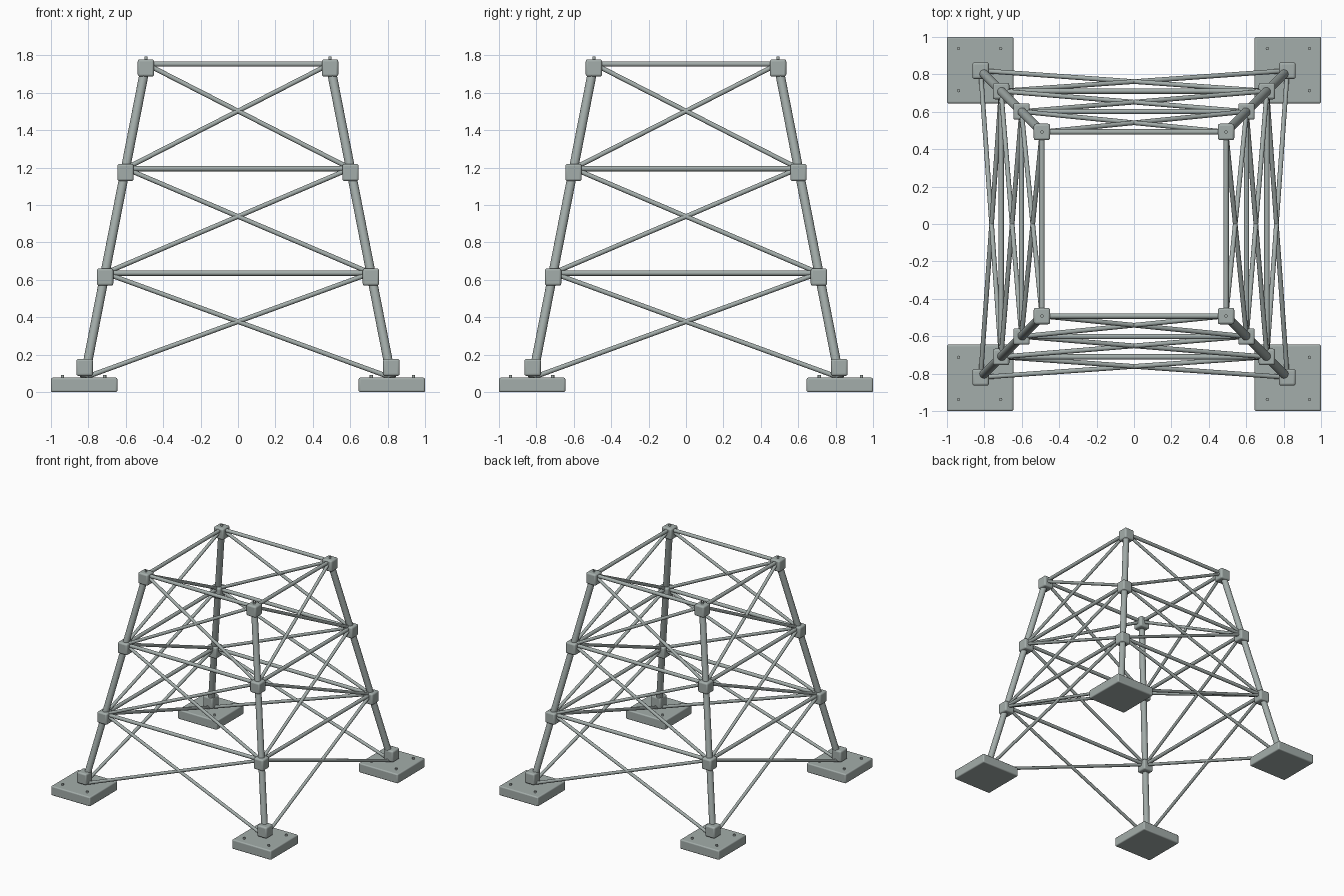
import bpy
from mathutils import Vector

cube = bpy.data.objects.get("Cube")
if cube:
    bpy.data.objects.remove(cube, do_unlink=True)

steel = bpy.data.materials.new("grey_steel")
steel.use_nodes = True
colour = (0.37, 0.42, 0.405, 1)
steel.diffuse_color = colour
steel.node_tree.nodes["Principled BSDF"].inputs["Base Color"].default_value = colour


def finish(name):
    ob = bpy.context.object
    ob.name = name
    ob.data.materials.append(steel)
    return ob


def block(name, centre, size, bevel):
    bpy.ops.mesh.primitive_cube_add(size=1, location=centre)
    ob = finish(name)
    ob.scale = size
    bpy.ops.object.transform_apply(location=False, rotation=False, scale=True)
    mod = ob.modifiers.new("rounded_edges", 'BEVEL')
    mod.width, mod.segments = bevel, 3
    bpy.ops.object.shade_smooth_by_angle()


def rod(name, a, b, radius, sides=16):
    a, b = Vector(a), Vector(b)
    d = b - a
    bpy.ops.mesh.primitive_cylinder_add(vertices=sides, radius=radius, depth=d.length,
                                        location=(a + b) / 2)
    ob = finish(name)
    ob.rotation_euler = d.to_track_quat('Z', 'Y').to_euler()
    bpy.ops.object.shade_smooth_by_angle()


# Joint levels: half width and height, from the feet to the top
FOOT_TOP = 0.077
LEVELS = [(0.82 - 0.1093 * i, FOOT_TOP + 0.559 * i) for i in range(4)]
CORNERS = [("front_right", -1, -1), ("front_left", 1, -1),
           ("back_left", 1, 1), ("back_right", -1, 1)]


def joint(corner, level):
    w, z = LEVELS[level]
    return (corner[1] * w, corner[2] * w, z)


for c in CORNERS:
    side, sx, sy = c
    # Foot slab with four anchor bolts
    block(side + "_foot", (sx * 0.8225, sy * 0.8225, FOOT_TOP / 2),
          (0.355, 0.355, FOOT_TOP), 0.009)
    for bx in (0.713, 0.938):
        for by in (0.713, 0.938):
            rod(side + "_anchor_bolt", (sx * bx, sy * by, 0.06),
                (sx * bx, sy * by, 0.09), 0.009, 12)

    # Leg, and the joint blocks along it
    rod(side + "_leg", joint(c, 0), joint(c, 3), 0.0245, 24)
    for i in range(4):
        x, y, z = joint(c, i)
        z += 0.055 if i == 0 else -0.021
        block(side + "_joint_block", (x, y, z), (0.088, 0.088, 0.092), 0.012)
    x, y, z = joint(c, 3)
    rod(side + "_top_bolt", (x, y, z), (x, y, 1.794), 0.009, 12)

# Horizontal bars and crossed braces on all four faces
for k, c in enumerate(CORNERS):
    n = CORNERS[(k + 1) % 4]
    face = ("front", "left", "back", "right")[k]
    for i in range(3):
        rod(face + "_horizontal_bar", joint(c, i + 1), joint(n, i + 1), 0.0145)
        rod(face + "_rising_brace", joint(c, i), joint(n, i + 1), 0.0125)
        rod(face + "_falling_brace", joint(c, i + 1), joint(n, i), 0.0125)
